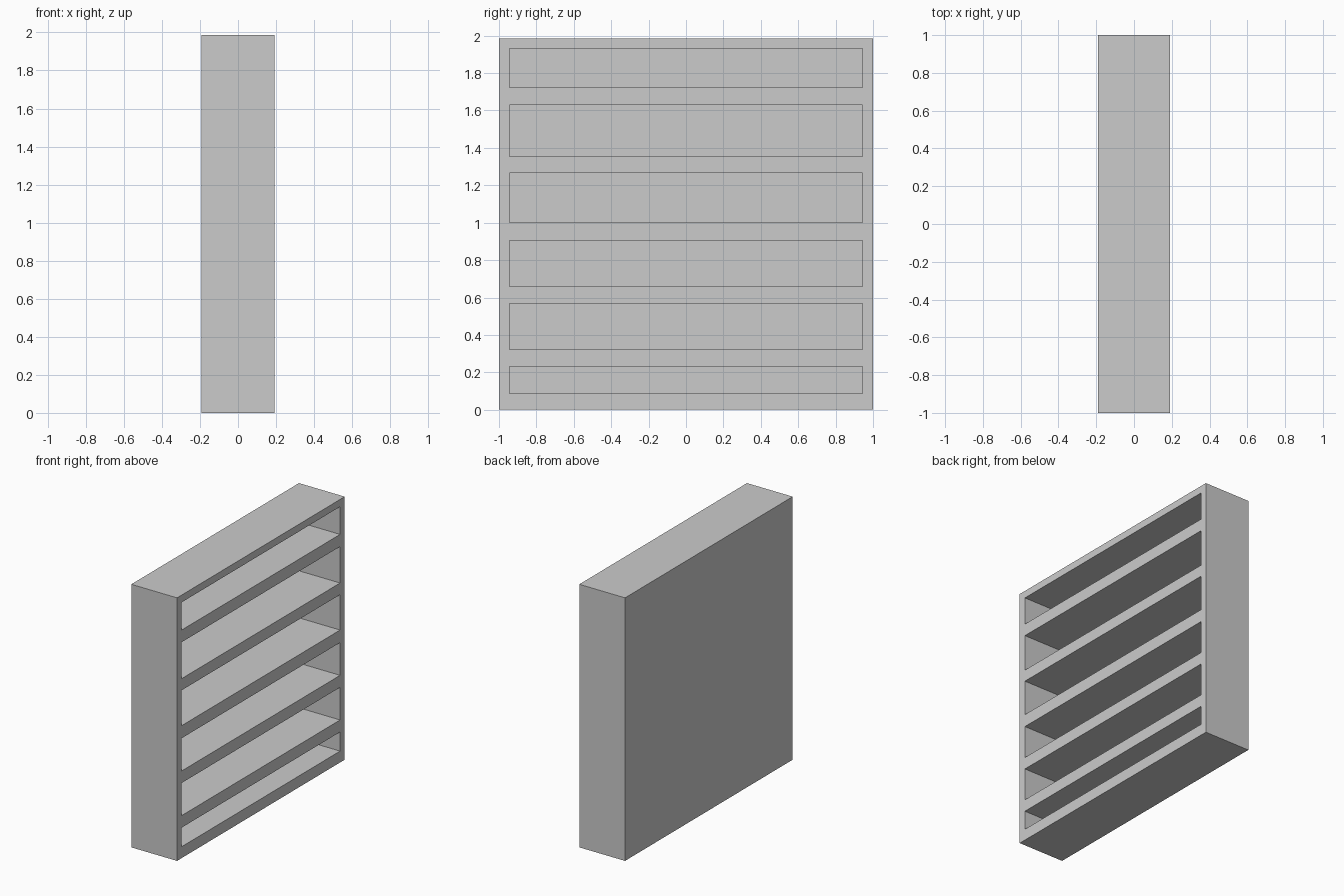
import bpy, bmesh

if "Cube" in bpy.data.objects:
    bpy.data.objects.remove(bpy.data.objects["Cube"])

HALF_DEPTH, HALF_WIDTH, HEIGHT = 0.191, 1.0, 1.986
INNER_WIDTH = 0.945
RECESS = 0.34
# bottom and top height of each compartment
COMPARTMENTS = [(0.086, 0.23), (0.321, 0.567), (0.658, 0.905),
                (1.0, 1.267), (1.355, 1.63), (1.722, 1.931)]


def extrude_x(bm, faces, dx):
    """Extrude faces along x."""
    geom = bmesh.ops.extrude_face_region(bm, geom=faces)["geom"]
    verts = [g for g in geom if isinstance(g, bmesh.types.BMVert)]
    bmesh.ops.translate(bm, verts=verts, vec=(dx, 0, 0))
    return [g for g in geom if isinstance(g, bmesh.types.BMFace)]


bm = bmesh.new()
ys = [-HALF_WIDTH, -INNER_WIDTH, INNER_WIDTH, HALF_WIDTH]
zs = [0] + [z for pair in COMPARTMENTS for z in pair] + [HEIGHT]

# back sheet divided along the frame and shelf lines
grid = [[bm.verts.new((-HALF_DEPTH, y, z)) for y in ys] for z in zs]
sheet = [bm.faces.new((grid[r][c], grid[r][c + 1], grid[r + 1][c + 1], grid[r + 1][c]))
         for r in range(len(zs) - 1) for c in range(3)]

# solid case, open side towards +x
front = extrude_x(bm, sheet, 2 * HALF_DEPTH)

# push each compartment in, leaving shelves and the back panel
for bottom, top in COMPARTMENTS:
    opening = [f for f in front if f.is_valid
               and abs(f.calc_center_median().y) < 0.1
               and bottom < f.calc_center_median().z < top]
    extrude_x(bm, opening, -RECESS)
    # remove the face left covering the opening
    bmesh.ops.delete(bm, geom=[f for f in opening if f.is_valid], context='FACES_ONLY')

bmesh.ops.recalc_face_normals(bm, faces=bm.faces)

mesh = bpy.data.meshes.new("bookcase")
bm.to_mesh(mesh)
bm.free()
bpy.context.collection.objects.link(bpy.data.objects.new("bookcase", mesh))
